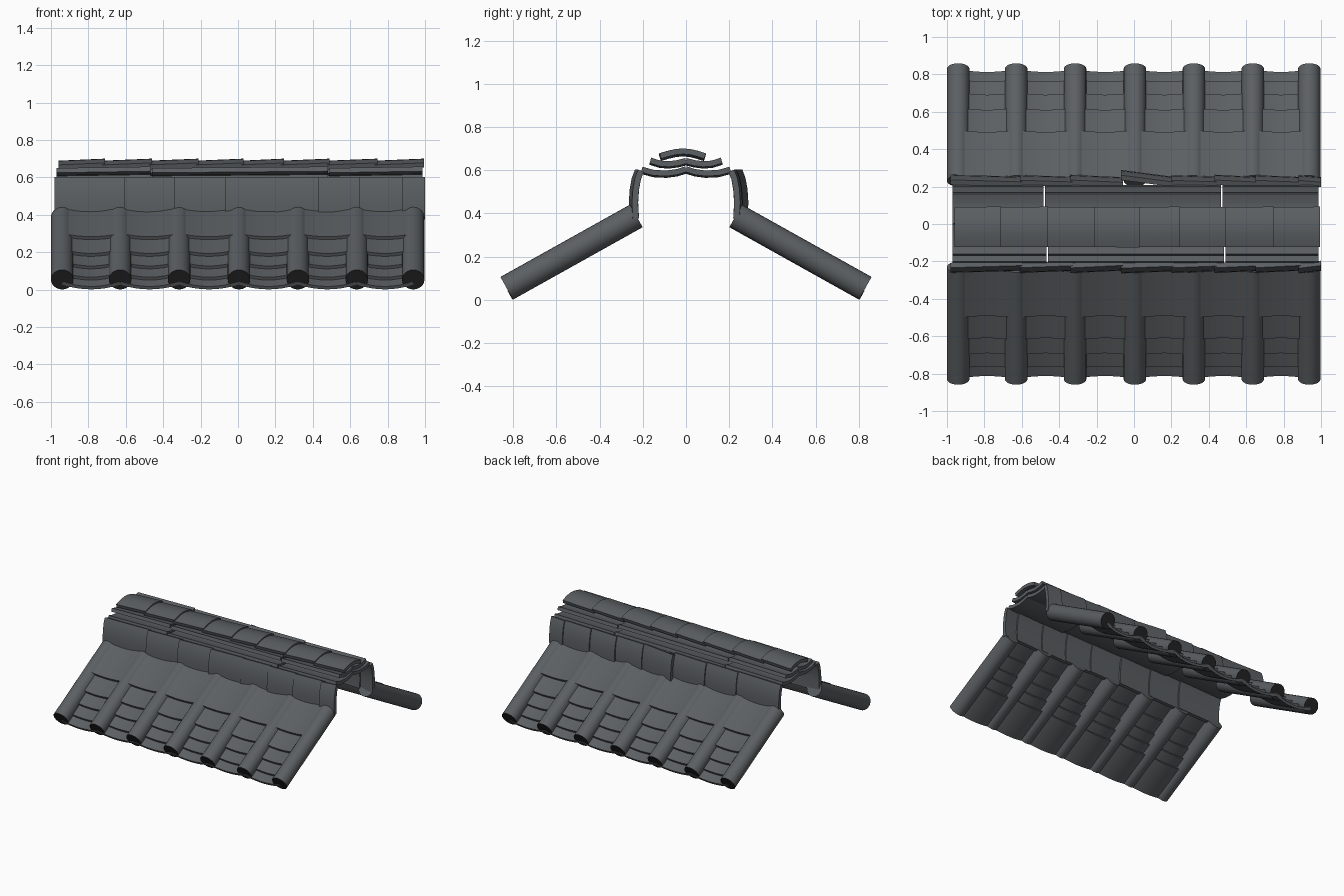
import bpy, bmesh, math, random

if "Cube" in bpy.data.objects:
    bpy.data.objects.remove(bpy.data.objects["Cube"])
random.seed(4)

def material(name, c):
    m = bpy.data.materials.new(name)
    m.diffuse_color = (*c, 1)
    m.use_nodes = True
    m.node_tree.nodes["Principled BSDF"].inputs["Base Color"].default_value = m.diffuse_color
    return m

SLATE = material("slate grey", (0.105, 0.115, 0.122))
DARK = material("dark tube end", (0.018, 0.018, 0.018))

def loft(name, rings, dark_first=False):
    """Skin closed rings of 3D points and cap both ends."""
    bm = bmesh.new()
    vs = [[bm.verts.new(p) for p in r] for r in rings]
    n = len(vs[0])
    for a, b in zip(vs, vs[1:]):
        for i in range(n):
            bm.faces.new((a[i], a[(i + 1) % n], b[(i + 1) % n], b[i]))
    first = bm.faces.new(vs[0])
    bm.faces.new(vs[-1])
    if dark_first:
        first.material_index = 1
    bmesh.ops.recalc_face_normals(bm, faces=bm.faces[:])
    me = bpy.data.meshes.new(name)
    bm.to_mesh(me)
    bm.free()
    me.materials.append(SLATE)
    me.materials.append(DARK)
    ob = bpy.data.objects.new(name, me)
    bpy.context.collection.objects.link(ob)
    bpy.ops.object.select_all(action='DESELECT')
    ob.select_set(True)
    bpy.context.view_layer.objects.active = ob
    bpy.ops.object.shade_smooth_by_angle(angle=math.radians(35))
    return ob

def thicken(line, t):
    """Closed outline of thickness t around a 2D centre line."""
    up, lo = [], []
    for i, (a, b) in enumerate(line):
        p, q = line[max(i - 1, 0)], line[min(i + 1, len(line) - 1)]
        dx, dy = q[0] - p[0], q[1] - p[1]
        d = math.hypot(dx, dy)
        nx, ny = -dy / d * t / 2, dx / d * t / 2
        up.append((a + nx, b + ny))
        lo.append((a - nx, b - ny))
    return up + lo[::-1]

def plate(name, line, t, x0, x1, off0=(0, 0), off1=(0, 0)):
    """Curved plate: yz profile swept along x, with a shift at each end."""
    ring = thicken(line, t)
    return loft(name, [[(x, y + o[0], z + o[1]) for y, z in ring]
                       for x, o in ((x0, off0), (x1, off1))])

# Slope frame: s runs down the slope, n is the outward normal
TOP, LOW = (0.23, 0.388), (0.83, 0.053)
LEN = math.hypot(LOW[0] - TOP[0], LOW[1] - TOP[1])
C, S = (LOW[0] - TOP[0]) / LEN, (TOP[1] - LOW[1]) / LEN

def on_slope(side, x, s, n):
    return (x, side * (TOP[0] + s * C + n * S), TOP[1] - s * S + n * C)

TUBES = [-0.94, -0.63, -0.315, 0.005, 0.32, 0.635, 0.937]
R = 0.06
# lower edge s, height n of the trough, sag, upper edge s
COURSES = [(0.69, -0.040, 0.030, 0.42), (0.62, -0.022, 0.030, 0.34),
           (0.53, -0.004, 0.030, 0.26), (0.427, 0.015, 0.028, 0.15),
           (0.28, 0.036, 0.020, 0.0)]

for side, label in ((-1, "front"), (1, "back")):
    # Round tubes running down the slope
    for i, x in enumerate(TUBES):
        loft(f"{label}_tube_{i}",
             [[on_slope(side, x + R * math.cos(a), s, R * math.sin(a))
               for a in (2 * math.pi * k / 24 for k in range(24))]
              for s in (LEN, 0)], True)
    # Stepped trough tiles between the tubes
    for i, (xa, xb) in enumerate(zip(TUBES, TUBES[1:])):
        mid, half = (xa + xb) / 2, (xb - xa) / 2
        for j, (s0, n0, sag, s1) in enumerate(COURSES):
            us = [-1 + k / 4 for k in range(9)]
            line = [(mid + half * u, n0 - 0.009 + sag * u * u) for u in us]
            ring = thicken(line, 0.018)
            loft(f"{label}_trough_tile_{i}_{j}",
                 [[on_slope(side, x, s, n) for x, n in ring]
                  for s in (s0, s1)])

    # Upright curved tiles under the ridge
    seams = [-0.98, -0.61, -0.34, -0.07, 0.2, 0.43, 0.65, 0.88, 0.99]
    wall = [(side * y, z) for y, z in
            ((0.208, 0.597), (0.222, 0.56), (0.231, 0.51),
             (0.235, 0.45), (0.231, 0.375))]
    for i, (xa, xb) in enumerate(zip(seams, seams[1:])):
        j = side * random.uniform(0, 0.005)
        k = side * (0.012 + random.uniform(0, 0.004))
        if side > 0 and i == 3:
            k = 0.04      # one loose tile on the back
        # left end rides over its neighbour
        plate(f"{label}_ridge_wall_tile_{i}", wall, 0.028,
              xa, xb + 0.01, (k, 0), (j, 0))

    # Two layers of dished flat tiles, split lengthwise along the ridge
    sh = 0.0 if side < 0 else -0.015
    joints = [-0.975, -0.465 + sh, 0.485 + sh, 0.99]
    lower = [(0.0, 0.6), (0.04, 0.587), (0.09, 0.58), (0.15, 0.583), (0.205, 0.598)]
    upper = [(0.0, 0.638), (0.04, 0.628), (0.08, 0.623), (0.12, 0.626), (0.165, 0.64)]
    for nm, prof in (("lower", lower), ("upper", upper)):
        line = [(side * y, z) for y, z in prof]
        for i, (xa, xb) in enumerate(zip(joints, joints[1:])):
            plate(f"{label}_{nm}_ridge_layer_{i}", line, 0.026,
                  xa + 0.004, xb - 0.004, (0, -0.003), (0, 0.005))

# Arched cap tiles along the very top
cap = [(-0.12, 0.661), (-0.085, 0.672), (-0.045, 0.681), (-0.015, 0.683),
       (0.015, 0.681), (0.05, 0.673), (0.087, 0.661)]
caps = [-0.96, -0.71, -0.46, -0.21, 0.03, 0.245, 0.49, 0.745, 0.995]
for i, (xa, xb) in enumerate(zip(caps, caps[1:])):
    plate(f"ridge_cap_{i}", cap, 0.026, xa - 0.015 * (i > 0), xb,
          (0, -0.007), (random.uniform(-0.002, 0.002), 0.004))
